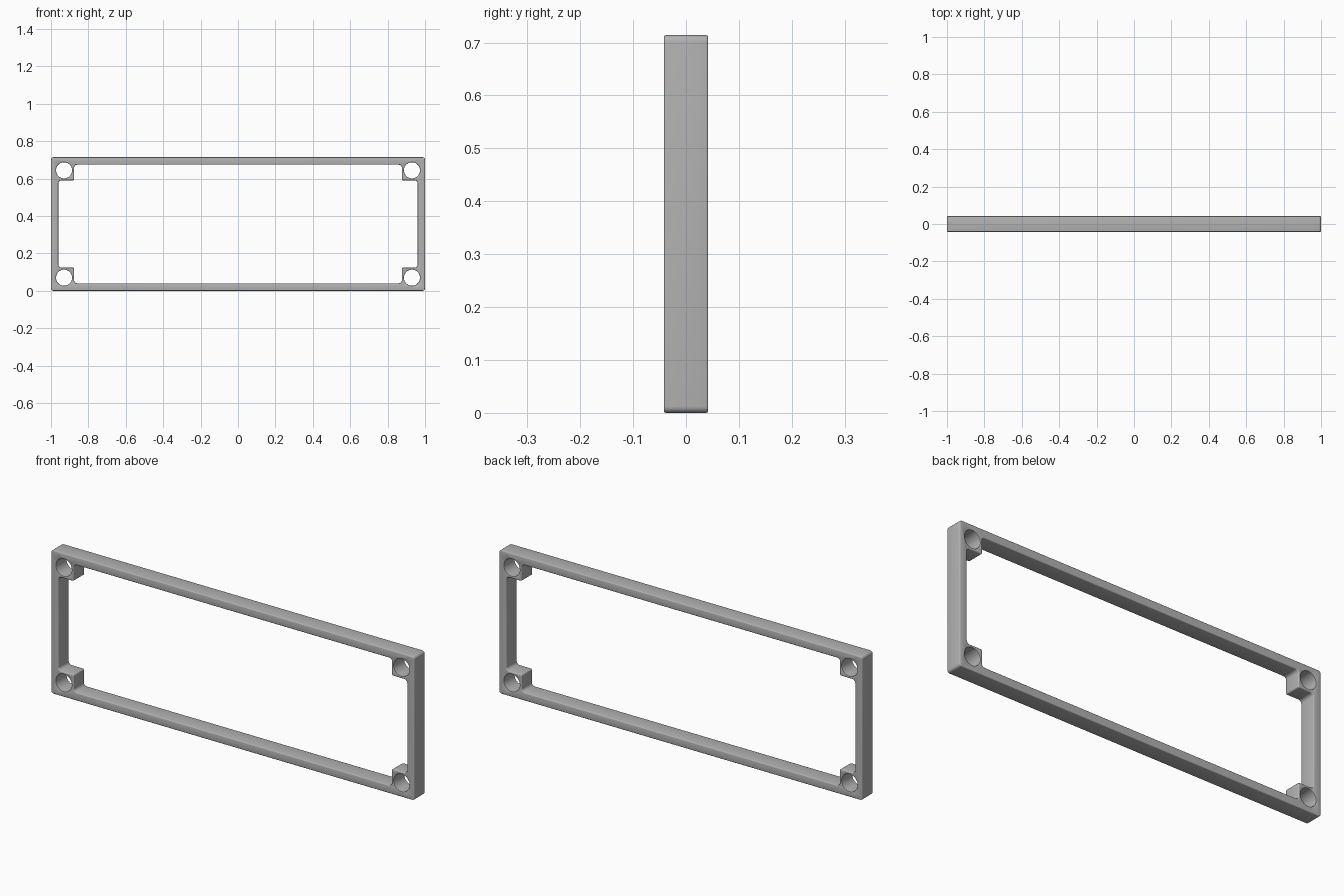
import bpy, bmesh, math
from mathutils import Vector

if "Cube" in bpy.data.objects:
    bpy.data.objects.remove(bpy.data.objects["Cube"])

HALF_W, HEIGHT, HALF_D = 1.0, 0.714, 0.042
HALF_H = HEIGHT / 2
WALL, POST = 0.04, 0.124          # rail thickness, corner post size
HOLE_INSET, HOLE_R = 0.07, 0.043
EDGE = 0.004                      # rounding of the front and back edges


def fillet(corners, steps=6):
    """Round a polygon given as (x, z, radius) corners."""
    pts = []
    for i, (x, z, r) in enumerate(corners):
        p = Vector((x, z))
        a = (Vector(corners[i - 1][:2]) - p).normalized()
        b = (Vector(corners[(i + 1) % len(corners)][:2]) - p).normalized()
        centre = p + (a + b) * r
        for k in range(steps + 1):
            t = k / steps * math.pi / 2
            pts.append(centre - b * r * math.cos(t) - a * r * math.sin(t))
    return pts


def mirror_four(quarter):
    """Repeat one quarter of an outline round all four quadrants."""
    loop = []
    for sx, sz in ((1, 1), (-1, 1), (-1, -1), (1, -1)):
        part = quarter if sx * sz > 0 else quarter[::-1]
        loop += [(x * sx, z * sz, r) for x, z, r in part]
    return loop


def outside(inset):
    return fillet(mirror_four([(HALF_W - inset, HALF_H - inset, 0.012 - inset)]))


def opening(inset):
    x, z = HALF_W - WALL + inset, HALF_H - WALL + inset
    px, pz = HALF_W - POST + inset, HALF_H - POST + inset
    inner = 0.016 + inset
    return fillet(mirror_four([(x, pz, inner), (px, pz, 0.007 - inset), (px, z, inner)]))


def hole(sx, sz):
    def ring(inset):
        r = HOLE_R + inset * 0.5
        c = Vector((sx * (HALF_W - HOLE_INSET), sz * (HALF_H - HOLE_INSET)))
        return [c + Vector((math.cos(t), math.sin(t))) * r
                for t in (k * math.tau / 40 for k in range(40))]
    return ring


# Depth steps across the frame: rounded front edge, straight wall, rounded back edge
angles = [k * math.pi / 6 for k in range(4)]
front = [(-HALF_D + EDGE * (1 - math.cos(t)), EDGE * (1 - math.sin(t))) for t in angles]
section = front + [(-y, inset) for y, inset in reversed(front)]

bm = bmesh.new()
cap_edges = {0: [], len(section) - 1: []}
holes = [hole(sx, sz) for sx in (-1, 1) for sz in (-1, 1)]

# Walls of the outside, the opening and the screw holes
for outline in [outside, opening] + holes:
    rings = [[bm.verts.new((p.x, y, p.y + HALF_H)) for p in outline(inset)]
             for y, inset in section]
    n = len(rings[0])
    for lower, upper in zip(rings, rings[1:]):
        for i in range(n):
            j = (i + 1) % n
            bm.faces.new((lower[i], lower[j], upper[j], upper[i]))
    for level, edges in cap_edges.items():
        ring = rings[level]
        edges += [bm.edges.get((ring[i], ring[(i + 1) % n])) for i in range(n)]

# Flat front and back faces
for edges in cap_edges.values():
    bmesh.ops.triangle_fill(bm, edges=edges, use_beauty=True)
bmesh.ops.recalc_face_normals(bm, faces=bm.faces[:])

mesh = bpy.data.meshes.new("frame")
bm.to_mesh(mesh)
bm.free()
frame = bpy.data.objects.new("frame", mesh)
bpy.context.collection.objects.link(frame)

# Plain grey material
grey = bpy.data.materials.new("grey")
grey.use_nodes = True
colour = (0.45, 0.45, 0.45, 1)
grey.diffuse_color = colour
grey.node_tree.nodes["Principled BSDF"].inputs["Base Color"].default_value = colour
mesh.materials.append(grey)

# Smooth rounded edges
bpy.ops.object.select_all(action='DESELECT')
frame.select_set(True)
bpy.context.view_layer.objects.active = frame
bpy.ops.object.shade_smooth_by_angle(angle=math.radians(35))
